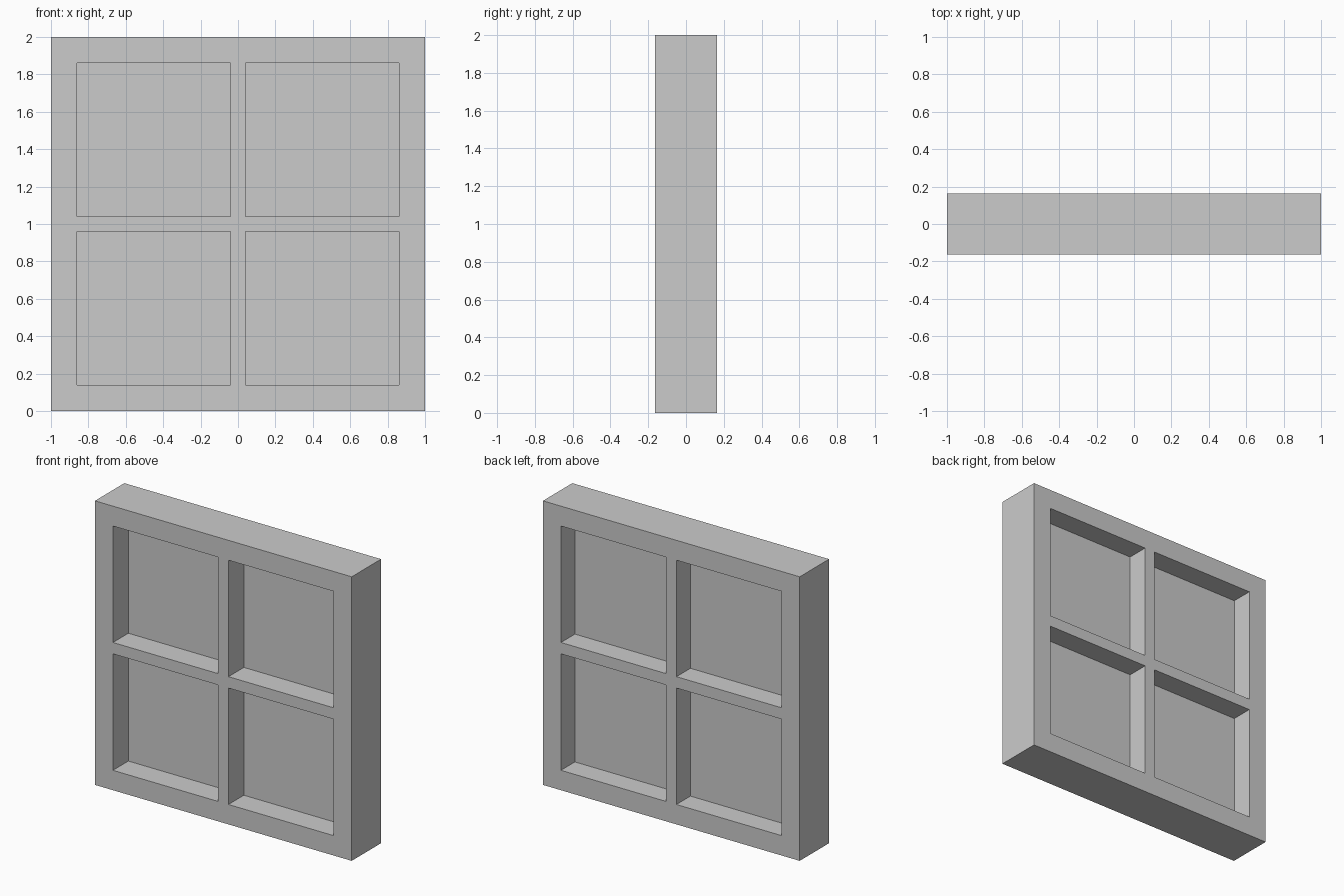
import bpy, bmesh

if "Cube" in bpy.data.objects:
    bpy.data.objects.remove(bpy.data.objects["Cube"])

HALF_DEPTH = 0.163
PANE_Y = 0.008
XS = [-1.0, -0.86, -0.04, 0.04, 0.86, 1.0]   # rail and opening boundaries
ZS = [x + 1.0 for x in XS]
OPEN = (1, 3)                                # grid cells that are openings


def add_object(name, bm):
    bmesh.ops.recalc_face_normals(bm, faces=bm.faces)
    mesh = bpy.data.meshes.new(name)
    bm.to_mesh(mesh)
    bm.free()
    obj = bpy.data.objects.new(name, mesh)
    bpy.context.collection.objects.link(obj)
    return obj


def quad(bm, i, k, y):
    corners = [(i, k), (i + 1, k), (i + 1, k + 1), (i, k + 1)]
    return bm.faces.new([bm.verts.new((XS[a], y, ZS[b])) for a, b in corners])


# Frame with crossing bars: flat grid with four holes, extruded in depth
bm = bmesh.new()
for i in range(5):
    for k in range(5):
        if not (i in OPEN and k in OPEN):
            quad(bm, i, k, -HALF_DEPTH)
bmesh.ops.remove_doubles(bm, verts=bm.verts, dist=0.0001)
front = bm.faces[:]
back = bmesh.ops.extrude_face_region(bm, geom=front, use_keep_orig=True)["geom"]
bmesh.ops.translate(bm, vec=(0, 2 * HALF_DEPTH, 0),
                    verts=[g for g in back if isinstance(g, bmesh.types.BMVert)])
add_object("window_frame", bm)

# Thin panes fitted in the openings
for i in OPEN:
    for k in OPEN:
        bm = bmesh.new()
        quad(bm, i, k, PANE_Y)
        side = "left" if i == 1 else "right"
        level = "lower" if k == 1 else "upper"
        add_object(f"pane_{level}_{side}", bm)
